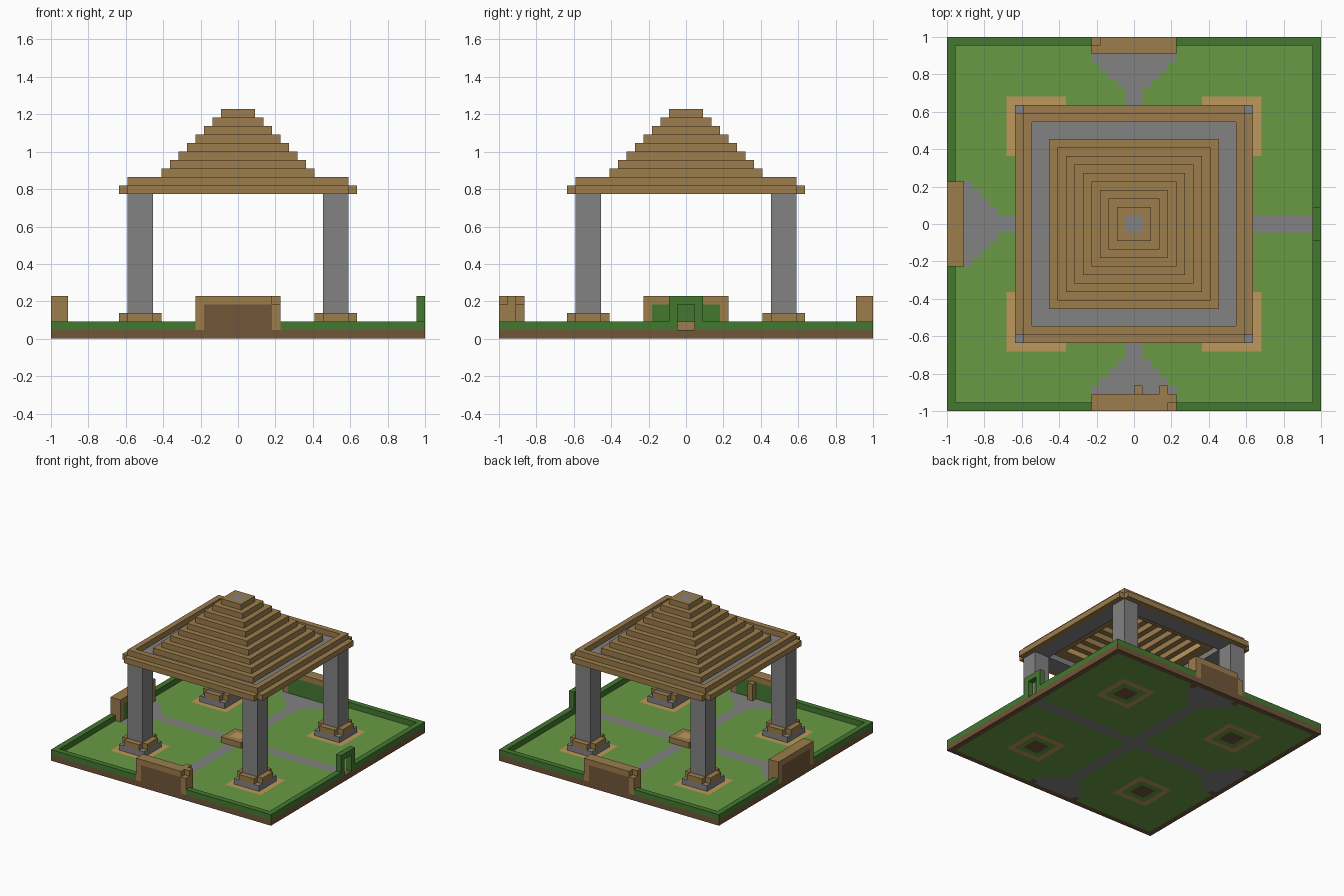
import bpy, bmesh, math
from mathutils import Matrix

if "Cube" in bpy.data.objects:
    bpy.data.objects.remove(bpy.data.objects["Cube"], do_unlink=True)

U = 2 / 44  # one building block


def material(name, rgb):
    lin = [((c / 255 + 0.055) / 1.055) ** 2.4 for c in rgb] + [1]
    m = bpy.data.materials.new(name)
    m.use_nodes = True
    m.diffuse_color = lin
    m.node_tree.nodes["Principled BSDF"].inputs["Base Color"].default_value = lin
    return m


GRASS = material("grass green", (104, 154, 68))
HEDGE = material("hedge green", (68, 121, 48))
WOOD = material("wood brown", (156, 125, 76))
SOIL = material("soil brown", (113, 86, 57))
TAN = material("light tan", (189, 153, 91))
STONE = material("stone grey", (130, 130, 130))


def finish(name, bm, mats, turn=0, fix=True):
    if fix:
        bmesh.ops.recalc_face_normals(bm, faces=bm.faces)
    bm.transform(Matrix.Rotation(turn * math.pi / 2, 4, "Z") @ Matrix.Scale(U, 4))
    me = bpy.data.meshes.new(name)
    bm.to_mesh(me)
    bm.free()
    for m in mats:
        me.materials.append(m)
    ob = bpy.data.objects.new(name, me)
    bpy.context.collection.objects.link(ob)


def box(name, x, y, z, mat, turn=0):
    """Block given by x, y and z ranges, turned in quarter turns about the centre."""
    bm = bmesh.new()
    bmesh.ops.create_cube(bm, size=1)
    for v in bm.verts:
        v.co = [r[0] if c < 0 else r[1] for c, r in zip(v.co, (x, y, z))]
    finish(name, bm, [mat], turn)


def square_sweep(name, profile, mats, rule=lambda a, b: 0, closed=True):
    """Sweep a (radius, height) profile around a square; open ends are capped."""
    bm = bmesh.new()
    corners = [(1, 1), (-1, 1), (-1, -1), (1, -1)]
    loops = [[bm.verts.new((r * cx, r * cy, z)) for cx, cy in corners] for r, z in profile]
    n = len(profile)
    for i in range(n if closed else n - 1):
        a, b = loops[i], loops[(i + 1) % n]
        for k in range(4):
            f = bm.faces.new((a[k], a[(k + 1) % 4], b[(k + 1) % 4], b[k]))
            f.material_index = rule(profile[i], profile[(i + 1) % n])
    if not closed:
        bm.faces.new(loops[0]).material_index = len(mats) - 1
        bm.faces.new(loops[-1])
    finish(name, bm, mats)


def frame(name, outer, inner, z0, z1, mat):
    square_sweep(name, [(outer, z0), (outer, z1), (inner, z1), (inner, z0)], [mat])


# Floor slab: lawn, paths and column plots, on its top and its underside
def floor_colour(x, y):
    ax, ay = abs(x), abs(y)
    plot = max(abs(ax - 11.5), abs(ay - 11.5))
    if plot < 1.6:
        return 3
    if 2.6 < plot < 3.6:
        return 2
    for along, across, widens in ((ay, ax, True), (ax, ay, x < 0)):
        if widens and along > 20 and 4 < across < 5:
            return 3
        if across < (min(5, max(1, along - 14.5)) if widens else 1):
            return 1
    return 0


def floor_sheet(name, z):
    bm = bmesh.new()
    bmesh.ops.create_grid(bm, x_segments=42, y_segments=42, size=21)
    for v in bm.verts:
        v.co.z = z
    for f in bm.faces:
        c = f.calc_center_median()
        f.material_index = floor_colour(c.x, c.y)
    if z == 0:
        bmesh.ops.reverse_faces(bm, faces=bm.faces)
    finish(name, bm, [GRASS, STONE, TAN, SOIL], fix=False)


floor_sheet("garden_floor", 1)
floor_sheet("garden_underside", 0)

# Border: soil course below, hedge course above with openings
frame("soil_border", 22, 21, 0, 1, SOIL)
for turn, side in enumerate(("front", "left", "back", "right")):
    gap = 1 if side == "left" else 5
    box(side + "_hedge_a", (-22, -gap), (-22, -21), (1, 2), HEDGE, turn)
    box(side + "_hedge_b", (gap, 21), (-22, -21), (1, 2), HEDGE, turn)
    if side == "left":
        # Hedge gate
        for s in (-1, 1):
            box("gate_post", sorted((s, 2 * s)), (-22, -21), (2, 4), HEDGE, turn)
        box("gate_lintel", (-2, 2), (-22, -21), (4, 5), HEDGE, turn)
        continue
    # Framed garden wall
    box(side + "_wall_outer_panel", (-4, 4), (-22, -21), (1, 4), SOIL, turn)
    box(side + "_wall_inner_panel", (-4, 4), (-21, -20), (1, 4), HEDGE, turn)
    for s in (-1, 1):
        box(side + "_wall_post", sorted((4 * s, 5 * s)), (-22, -20), (1, 4), WOOD, turn)
    notch = 5 if side == "right" else 4
    box(side + "_wall_cap_outer", (-5, notch), (-22, -21), (4, 5), WOOD, turn)
    box(side + "_wall_cap_inner", (-5, 5), (-21, -20), (4, 5), WOOD, turn)
box("wall_bracket", (0, 1), (-20, -19), (1, 4), WOOD)
box("wall_hook", (3, 4), (-20, -19), (4, 5), WOOD)

# Columns with stepped feet
for sx in (-1, 1):
    for sy in (-1, 1):
        cx, cy = 11.5 * sx, 11.5 * sy

        def block(name, wx, wy, z, mat):
            box(name, (cx - wx, cx + wx), (cy - wy, cy + wy), z, mat)

        block("column_plinth", 2.5, 2.5, (1, 2), STONE)
        block("column", 1.5, 1.5, (2, 17), STONE)
        for s in (-1, 1):
            box("foot_trim_x", sorted((cx + 1.5 * s, cx + 2.5 * s)), (cy - 1.5, cy + 1.5), (2, 3), WOOD)
            box("foot_trim_y", (cx - 1.5, cx + 1.5), sorted((cy + 1.5 * s, cy + 2.5 * s)), (2, 3), WOOD)

# Centre pedestal
frame("pedestal_frame", 2, 1, 1, 2, WOOD)
box("pedestal_top", (-1, 1), (-1, 1), (1, 2), TAN)

# Roof base: stone beams, outer trim and raised lip
frame("roof_beams", 13, 10, 17, 18, STONE)
frame("roof_lip", 13, 12, 18, 19, WOOD)
for turn in range(4):
    box("roof_trim", (-13, 13), (-14, -13), (17, 18), WOOD, turn)

# Hollow stepped roof: outer stairs down, then inner stairs up
outer, inner = [], []
for n in range(10, 1, -1):
    z = 28 - n
    outer += [(n, z), (n, z + 1)]
    if n > 2:
        inner += [(n - 2, z), (n - 2, z + 1)]
profile = [(1, 27)] + outer[::-1] + inner


def roof_colour(a, b):
    """Tan on the lowest inner riser, wood elsewhere."""
    return 1 if a[0] == b[0] == 8 and a[1] == 18 else 0


square_sweep("stepped_roof", profile, [WOOD, TAN, STONE], roof_colour, closed=False)
